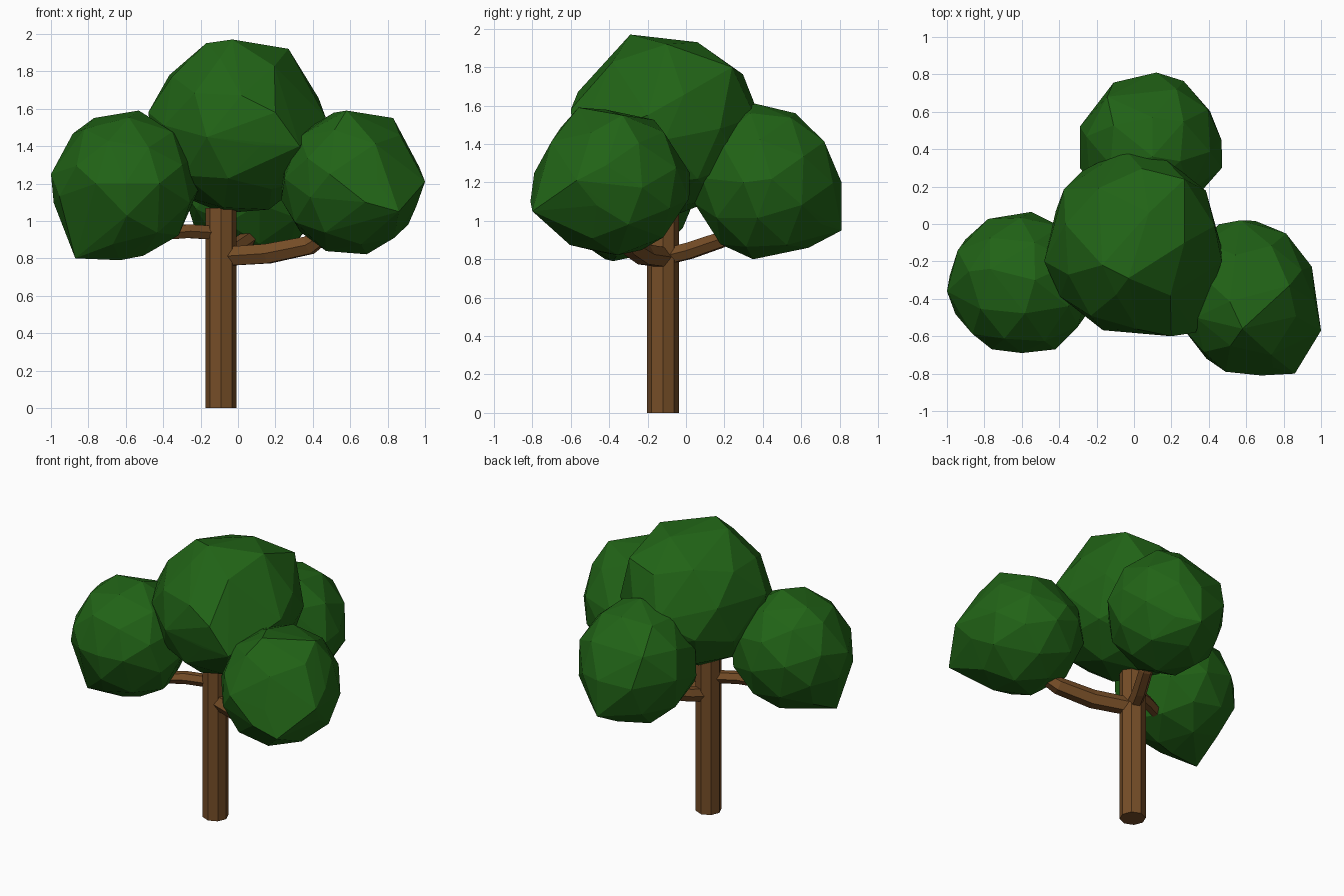
import bpy, bmesh
from mathutils import Vector, Euler

if "Cube" in bpy.data.objects:
    bpy.data.objects.remove(bpy.data.objects["Cube"])


def material(name, rgb):
    m = bpy.data.materials.new(name)
    m.diffuse_color = (*rgb, 1)
    m.use_nodes = True
    m.node_tree.nodes["Principled BSDF"].inputs["Base Color"].default_value = m.diffuse_color
    return m


bark = material("bark", (0.18, 0.075, 0.02))
leaf = material("leaf", (0.015, 0.125, 0.008))


def foliage(name, low, high, corners, turn):
    """Faceted ball filling a box, with its nearest vertices pulled to corner points."""
    low, high = Vector(low), Vector(high)
    centre, half = (low + high) / 2, (high - low) / 2
    bm = bmesh.new()
    bmesh.ops.create_icosphere(bm, subdivisions=2, radius=1)
    bmesh.ops.rotate(bm, verts=bm.verts, matrix=Euler(turn).to_matrix())
    for v in bm.verts:
        v.co = centre + v.co * half
    free = set(bm.verts)
    for c in corners:
        v = min(free, key=lambda v: (v.co - Vector(c)).length)
        v.co = c
        free.remove(v)
    # Rebuild as a clean convex hull
    points = [v.co.copy() for v in bm.verts]
    bm.clear()
    for p in points:
        bm.verts.new(p)
    bmesh.ops.convex_hull(bm, input=bm.verts)
    loose = [v for v in bm.verts if not v.link_faces]
    bmesh.ops.delete(bm, geom=loose, context='VERTS')
    bmesh.ops.recalc_face_normals(bm, faces=bm.faces)
    mesh = bpy.data.meshes.new(name)
    bm.to_mesh(mesh)
    bm.free()
    mesh.materials.append(leaf)
    bpy.context.collection.objects.link(bpy.data.objects.new(name, mesh))


def branch(name, path):
    """Hexagonal limb along (x, y, z, radius) points."""
    curve = bpy.data.curves.new(name, 'CURVE')
    curve.dimensions = '3D'
    curve.bevel_depth = 1
    curve.bevel_resolution = 1
    curve.use_fill_caps = True
    spline = curve.splines.new('POLY')
    spline.points.add(len(path) - 1)
    for p, (x, y, z, r) in zip(spline.points, path):
        p.co = (x, y, z, 1)
        p.radius = r
    spline.use_smooth = False
    curve.materials.append(bark)
    bpy.context.collection.objects.link(bpy.data.objects.new(name, curve))


# Trunk
bpy.ops.mesh.primitive_cylinder_add(vertices=8, radius=0.083, depth=1.07,
                                    location=(-0.09, -0.12, 0.535))
trunk = bpy.context.object
trunk.name = "trunk"
trunk.data.materials.append(bark)

# Branches, each ending inside a foliage ball
branch("right_branch", [(-0.07, -0.12, 0.81, 0.058), (0.16, -0.22, 0.825, 0.06),
                        (0.38, -0.29, 0.87, 0.056), (0.52, -0.36, 0.96, 0.035)])
branch("left_branch", [(-0.1, -0.12, 0.935, 0.042), (-0.27, -0.19, 0.945, 0.042),
                       (-0.42, -0.25, 0.93, 0.038), (-0.55, -0.3, 0.98, 0.025)])
branch("back_branch", [(-0.09, -0.12, 0.81, 0.048), (-0.03, 0.02, 0.845, 0.048),
                       (0.05, 0.18, 0.9, 0.046), (0.1, 0.34, 1.0, 0.03)])

# Foliage
foliage("top_foliage", (-0.48, -0.6, 1.03), (0.47, 0.39, 1.96),
        [(-0.03, -0.29, 1.97), (0.27, -0.1, 1.92), (0.08, 0.06, 1.93),
         (0.27, 0.24, 1.8), (-0.17, -0.22, 1.95), (0.47, -0.2, 1.55),
         (0.33, -0.58, 1.4), (-0.05, 0.4, 1.5), (-0.48, -0.2, 1.58),
         (0.2, -0.6, 1.58)], (0.2, 0.1, 0.3))
foliage("left_foliage", (-1, -0.7, 0.8), (-0.2, 0.07, 1.59),
        [(-0.87, -0.42, 0.8), (-0.63, -0.38, 0.79), (-1, -0.36, 1.25),
         (-0.53, -0.3, 1.59), (-0.77, -0.24, 1.55), (-0.42, -0.67, 1.2),
         (-0.6, -0.69, 1.2), (-0.76, -0.67, 1.2), (-0.21, -0.3, 1.17),
         (-0.22, -0.25, 1.35)], (0.1, 0.3, 0.5))
foliage("right_foliage", (0.22, -0.8, 0.81), (0.98, 0.03, 1.59),
        [(0.86, -0.8, 1.05), (1, -0.57, 1.21), (0.68, -0.81, 1.1),
         (0.58, -0.56, 1.59), (0.83, -0.33, 1.55), (0.57, 0.02, 1.25),
         (0.49, -0.79, 1.25), (0.91, -0.3, 0.98)], (0.4, 0.2, 0.1))
foliage("back_foliage", (-0.3, 0.03, 0.79), (0.47, 0.81, 1.61),
        [(0.12, 0.81, 0.95), (0.12, 0.81, 1.2), (0.1, 0.36, 1.61),
         (0.1, 0.57, 1.56), (0.47, 0.3, 1.2), (-0.29, 0.52, 1.2),
         (-0.29, 0.3, 1.15), (0.1, 0.35, 0.8)], (0.3, 0.4, 0.2))
